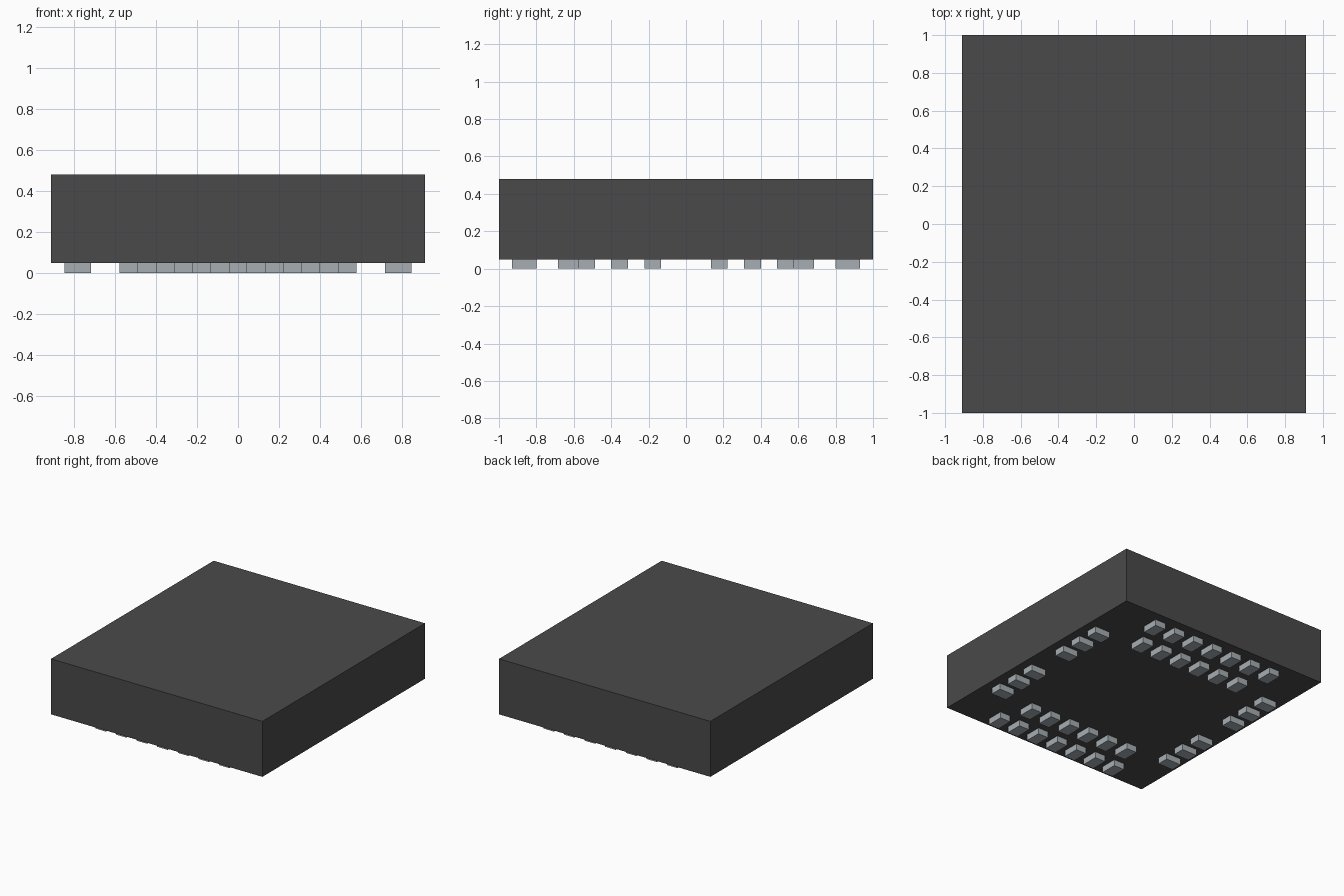
import bpy

cube = bpy.data.objects.get("Cube")
if cube:
    bpy.data.objects.remove(cube, do_unlink=True)


def material(name, colour):
    mat = bpy.data.materials.new(name)
    mat.use_nodes = True
    mat.diffuse_color = colour
    mat.node_tree.nodes["Principled BSDF"].inputs["Base Color"].default_value = colour
    return mat


def box(name, centre, size, mat):
    bpy.ops.mesh.primitive_cube_add(size=1, location=centre)
    obj = bpy.context.object
    obj.name = name
    obj.scale = size
    bpy.ops.object.transform_apply(location=False, rotation=False, scale=True)
    obj.data.materials.append(mat)
    return obj


charcoal = material("charcoal plastic", (0.068, 0.068, 0.068, 1))
metal = material("pale grey metal", (0.38, 0.42, 0.445, 1))

STANDOFF, TOP = 0.048, 0.48
PITCH, PAD_WIDTH, PAD_LENGTH = 0.1775, 0.09, 0.13

# Package body
box("package_body", (0, 0, (STANDOFF + TOP) / 2), (1.82, 2, TOP - STANDOFF), charcoal)


def pad(name, x, y, size_x, size_y):
    box(name, (x, y, STANDOFF / 2), (size_x, size_y, STANDOFF), metal)


for side, end, flank in ((-1, "front", "right"), (1, "back", "left")):
    # Staggered double row of contacts at each end
    for row, count, y in (("outer", 7, 0.865), ("inner", 6, 0.62)):
        for i in range(count):
            x = (i - (count - 1) / 2) * PITCH
            pad(f"{end}_{row}_contact_{i + 1}", x, side * y, PAD_WIDTH, PAD_LENGTH)
    # Contacts along each flank, with the middle one left out
    for i in (-3, -2, -1, 1, 2, 3):
        pad(f"{flank}_contact_{i + 4}", side * 0.78, i * PITCH, PAD_LENGTH, PAD_WIDTH)
